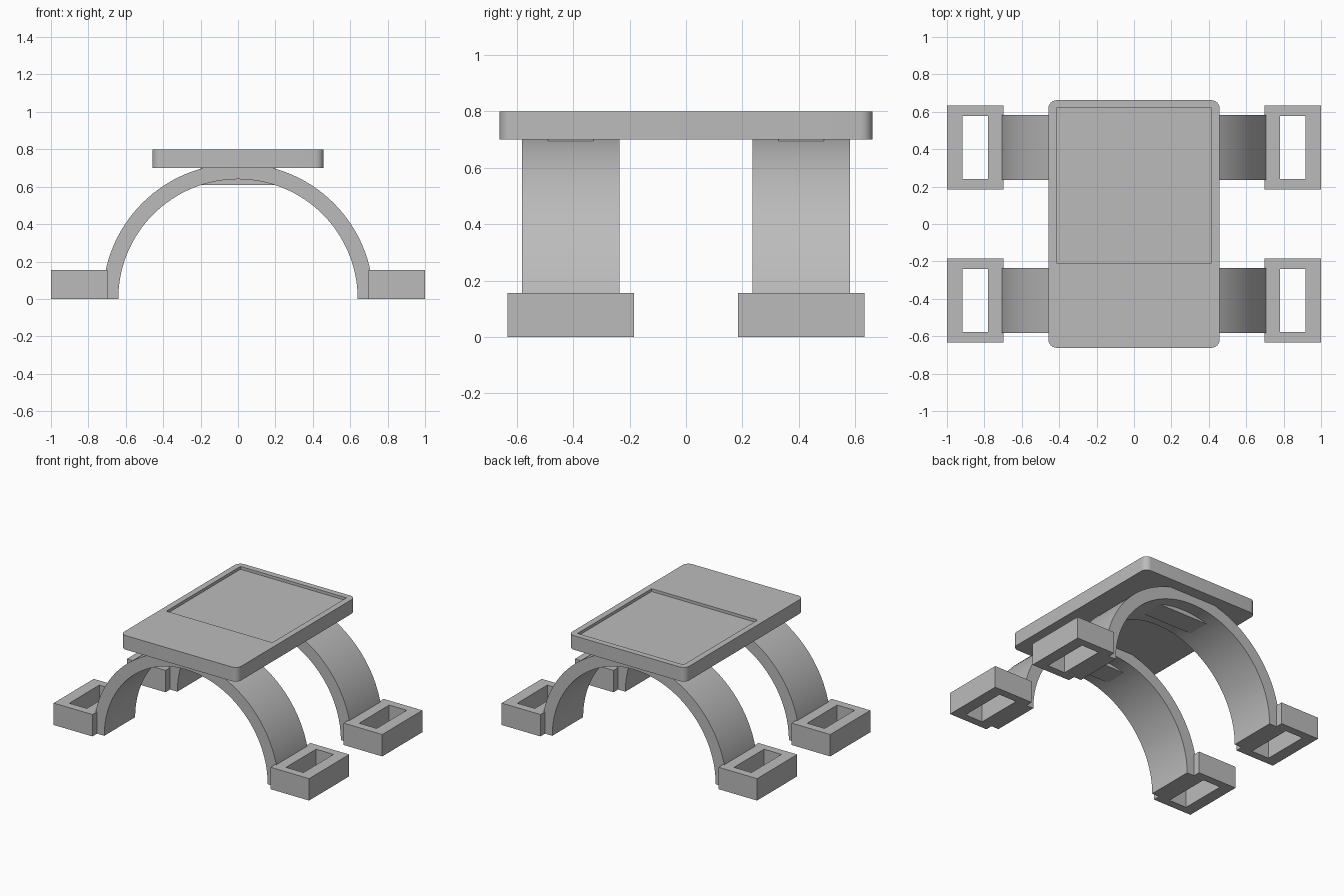
import bpy, bmesh, math

if "Cube" in bpy.data.objects:
    bpy.data.objects.remove(bpy.data.objects["Cube"], do_unlink=True)

grey = bpy.data.materials.new("plain grey")
grey.use_nodes = True
colour = (0.5, 0.5, 0.5, 1)
grey.diffuse_color = colour
grey.node_tree.nodes["Principled BSDF"].inputs["Base Color"].default_value = colour


def rounded_rect(x0, x1, y0, y1, z, r=0.0, steps=8):
    """Loop of points round a rectangle; r = 0 gives square corners."""
    centres = [(x1 - r, y1 - r), (x0 + r, y1 - r), (x0 + r, y0 + r), (x1 - r, y0 + r)]
    points = []
    for i, (cx, cy) in enumerate(centres):
        for s in range(steps + 1):
            a = math.pi / 2 * (i + s / steps)
            points.append((cx + r * math.cos(a), cy + r * math.sin(a), z))
    return points


def loft(name, loops, closed=False):
    """Skin a series of equal loops, joined end to end or capped."""
    bm = bmesh.new()
    rings = [[bm.verts.new(p) for p in loop] for loop in loops]
    pairs = list(zip(rings, rings[1:]))
    if closed:
        pairs.append((rings[-1], rings[0]))
    else:
        bm.faces.new(rings[0])
        bm.faces.new(rings[-1])
    for a, b in pairs:
        n = len(a)
        for i in range(n):
            j = (i + 1) % n
            bm.faces.new((a[i], a[j], b[j], b[i]))
    bmesh.ops.remove_doubles(bm, verts=bm.verts, dist=1e-5)
    bmesh.ops.recalc_face_normals(bm, faces=bm.faces)
    mesh = bpy.data.meshes.new(name)
    bm.to_mesh(mesh)
    bm.free()
    obj = bpy.data.objects.new(name, mesh)
    mesh.materials.append(grey)
    bpy.context.collection.objects.link(obj)
    bpy.ops.object.select_all(action='DESELECT')
    obj.select_set(True)
    bpy.context.view_layer.objects.active = obj
    bpy.ops.object.shade_smooth_by_angle(angle=math.radians(30))
    return obj


# Table top with rounded corners and a shallow rectangular recess
recess = (-0.415, 0.415, -0.208, 0.62)
plate = (-0.458, 0.458, -0.662, 0.662)
loft("table_top", [
    rounded_rect(*plate, 0.7, 0.045),
    rounded_rect(*plate, 0.8, 0.045),
    rounded_rect(*recess, 0.8),
    rounded_rect(*recess, 0.78),
])


def arc(radius, y, steps=64):
    return [(radius * math.cos(math.pi * i / steps), y, radius * math.sin(math.pi * i / steps))
            for i in range(steps + 1)]


for side, label in ((-1, "front"), (1, "back")):
    yc = side * 0.409
    # Half-round arch leg
    y0, y1 = yc - 0.173, yc + 0.173
    loft(label + "_arch", [arc(0.724, y) + arc(0.64, y)[::-1] for y in (y0, y1)])

    # Flat mounting block under the crown of the arch
    block = (-0.2, 0.2, yc - 0.08, yc + 0.08)
    loft(label + "_crown_block", [rounded_rect(*block, z, steps=1) for z in (0.61, 0.705)])

    # Open box feet
    for sx, hand in ((-1, "right"), (1, "left")):
        outer = (*sorted((sx * 0.697, sx)), yc - 0.224, yc + 0.224)
        hole = (*sorted((sx * 0.78, sx * 0.917)), yc - 0.168, yc + 0.168)
        loft(f"{label}_{hand}_foot", [
            rounded_rect(*outer, 0, steps=1), rounded_rect(*outer, 0.155, steps=1),
            rounded_rect(*hole, 0.155, steps=1), rounded_rect(*hole, 0, steps=1),
        ], closed=True)
